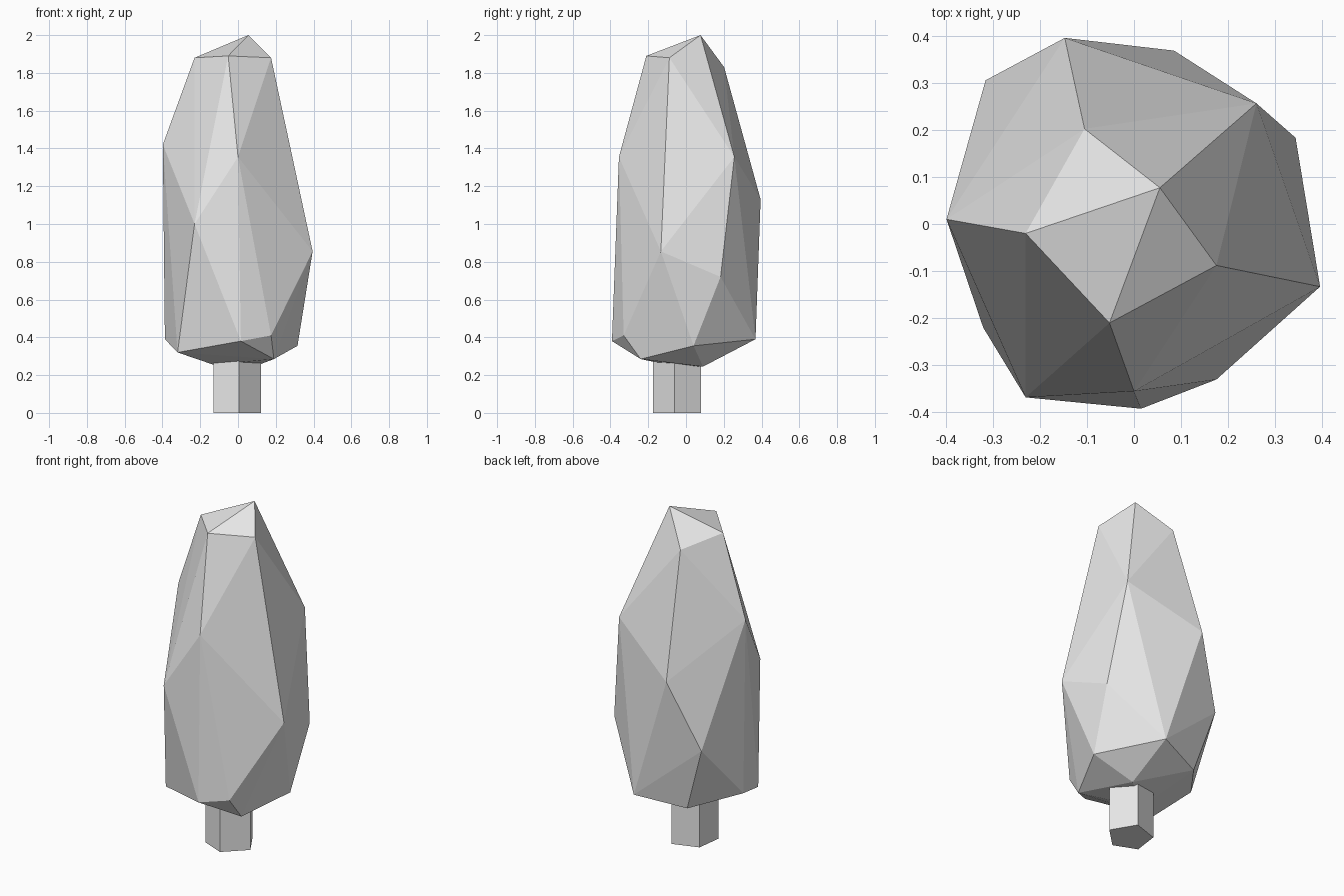
import bpy
import bmesh

# Remove the default object
cube = bpy.data.objects.get("Cube")
if cube:
    bpy.data.objects.remove(cube, do_unlink=True)


def make_material(name, colour):
    material = bpy.data.materials.new(name)
    material.use_nodes = True
    material.diffuse_color = colour
    material.node_tree.nodes["Principled BSDF"].inputs["Base Color"].default_value = colour
    return material


def faceted_hull(name, points, material):
    """Wrap a flat-shaded convex shell around a few corner points."""
    bm = bmesh.new()
    for point in points:
        bm.verts.new(point)
    result = bmesh.ops.convex_hull(bm, input=list(bm.verts))
    loose = [v for v in bm.verts if not v.link_faces]
    bmesh.ops.delete(bm, geom=loose, context="VERTS")
    bmesh.ops.dissolve_limit(bm, angle_limit=0.01, verts=list(bm.verts), edges=list(bm.edges))
    bmesh.ops.recalc_face_normals(bm, faces=list(bm.faces))
    mesh = bpy.data.meshes.new(name)
    bm.to_mesh(mesh)
    bm.free()
    mesh.materials.append(material)
    obj = bpy.data.objects.new(name, mesh)
    bpy.context.scene.collection.objects.link(obj)
    return obj


grey = make_material("light grey", (0.8, 0.8, 0.8, 1.0))

# Crown corners, grouped by height
crown_tip = [(0.055, 0.077, 2.0), (-0.23, -0.02, 1.88), (-0.052, -0.21, 1.89),
             (0.175, -0.088, 1.88), (-0.105, 0.202, 1.83)]
crown_shoulder = [(-0.398, 0.01, 1.42), (0, -0.355, 1.355), (0.26, 0.256, 1.355),
                  (-0.147, 0.395, 1.13)]
crown_belly = [(-0.23, -0.368, 1.0), (0.395, -0.133, 0.855), (0.343, 0.183, 0.72),
               (-0.315, 0.305, 0.73)]
crown_hem = [(0.175, -0.33, 0.41), (0.085, 0.368, 0.39), (-0.387, 0.015, 0.39),
             (0.015, -0.392, 0.38), (0.315, 0.04, 0.355), (-0.195, 0.267, 0.345),
             (-0.32, -0.22, 0.32)]
crown_base = [(0.19, -0.24, 0.285), (-0.13, -0.1, 0.255), (0.085, 0.09, 0.245)]
faceted_hull("crown", crown_tip + crown_shoulder + crown_belly + crown_hem + crown_base, grey)

# Five-sided trunk running up into the crown
trunk_outline = [(0.123, -0.06), (0.005, -0.175), (-0.13, -0.12), (-0.11, 0.03), (0.04, 0.08)]
trunk_height = 0.3
faceted_hull("trunk", [(x, y, z) for x, y in trunk_outline for z in (0, trunk_height)], grey)
